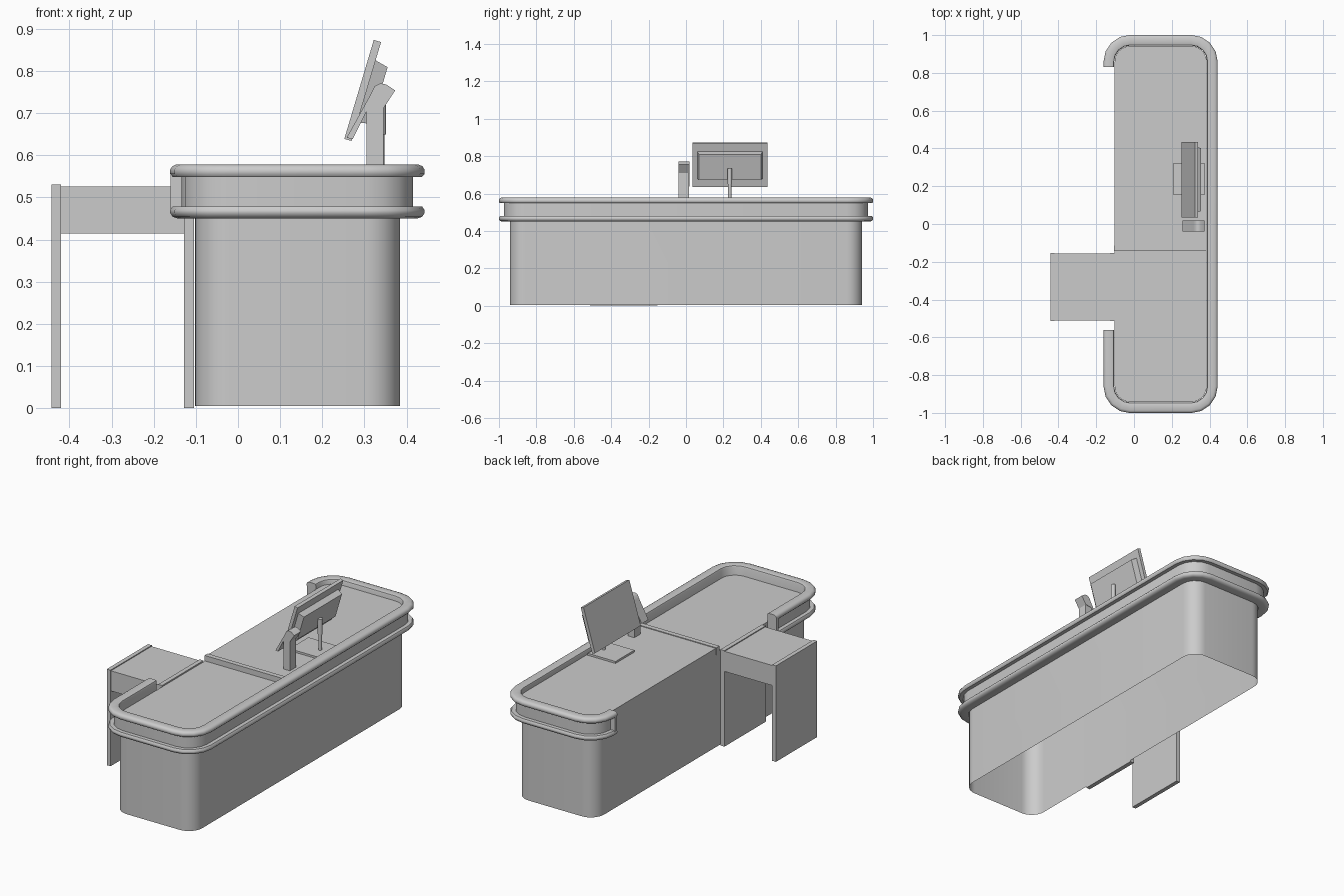
import bpy, bmesh, math
from mathutils import Matrix, Vector

if "Cube" in bpy.data.objects:
    bpy.data.objects.remove(bpy.data.objects["Cube"])

X0, X1, Y1, R = -0.105, 0.387, 0.945, 0.085   # inner outline of the counter
DECK, HIGH = 0.525, 0.551                     # front deck and raised back deck


def finish(name, bm, smooth=None):
    bmesh.ops.recalc_face_normals(bm, faces=bm.faces)
    me = bpy.data.meshes.new(name)
    bm.to_mesh(me)
    bm.free()
    ob = bpy.data.objects.new(name, me)
    bpy.context.collection.objects.link(ob)
    if smooth:
        bpy.ops.object.select_all(action='DESELECT')
        ob.select_set(True)
        bpy.context.view_layer.objects.active = ob
        bpy.ops.object.shade_smooth_by_angle(angle=math.radians(smooth))
    return ob


def box(name, x, y, z):
    bm = bmesh.new()
    size = Vector((x[1] - x[0], y[1] - y[0], z[1] - z[0]))
    mid = Vector((sum(x), sum(y), sum(z))) / 2
    bmesh.ops.create_cube(bm, size=1, matrix=Matrix.Translation(mid) @ Matrix.Diagonal((*size, 1)))
    return finish(name, bm)


def outline(d, segs):
    """Rounded rectangle grown by d, clockwise from the back-left corner."""
    pts = []
    corners = [(X0 + R, Y1 - R, 180), (X1 - R, Y1 - R, 90),
               (X1 - R, R - Y1, 0), (X0 + R, R - Y1, -90)]
    for cx, cy, start in corners:
        for i in range(segs + 1):
            a = math.radians(start - 90 * i / segs)
            pts.append((cx + (R + d) * math.cos(a), cy + (R + d) * math.sin(a)))
    return pts


def prism(name, pts_xz, y0, y1):
    bm = bmesh.new()
    f = bm.faces.new([bm.verts.new((x, y0, z)) for x, z in pts_xz])
    ext = bmesh.ops.extrude_face_region(bm, geom=[f])['geom']
    bmesh.ops.translate(bm, vec=(0, y1 - y0, 0), verts=[v for v in ext if isinstance(v, bmesh.types.BMVert)])
    return finish(name, bm, 40)


def cylinder(name, x, y, z0, z1, r):
    bm = bmesh.new()
    bmesh.ops.create_cone(bm, cap_ends=True, segments=16, radius1=r, radius2=r, depth=z1 - z0,
                          matrix=Matrix.Translation((x, y, (z0 + z1) / 2)))
    return finish(name, bm, 40)


# Hollow counter body with the front deck on top and an open underside
bm = bmesh.new()
low, top = [[bm.verts.new((x, y, z)) for x, y in outline(-0.003, 8)] for z in (0.005, DECK)]
for i in range(len(low)):
    j = (i + 1) % len(low)
    bm.faces.new((low[i], low[j], top[j], top[i]))
# Keep only the front part of the lid; the raised deck covers the rest
bm.faces.new(top)
lid = [f for f in bm.faces if len(f.verts) > 4]
bmesh.ops.bisect_plane(bm, geom=lid + [e for f in lid for e in f.edges] + top,
                       plane_co=(0, -0.13, 0), plane_no=(0, 1, 0))
bmesh.ops.delete(bm, geom=[f for f in bm.faces if abs(f.normal.z) > 0.9 and f.calc_center_median().y > 0],
                 context='FACES_ONLY')
finish("counter_body", bm, 40)

# Raised back deck with its step and side skirt
bm = bmesh.new()
path = [(X0 - 0.0 + 0.003, -0.118)] + outline(-0.003, 8)[:18] + [(X1 - 0.003, -0.118)]
upper, lower = [[bm.verts.new((x, y, z)) for x, y in path] for z in (HIGH, DECK)]
bm.faces.new(upper)
for i in range(len(path)):
    j = (i + 1) % len(path)
    bm.faces.new((lower[i], lower[j], upper[j], upper[i]))
finish("raised_deck", bm, 40)

# Bumper rim swept round three sides, open where the cashier stands
profile = [(0, .45), (.038, .45), (.050, .454), (.056, .463), (.056, .47), (.050, .479),
           (.029, .479), (.029, .549), (.050, .549), (.056, .556),
           (.056, .566), (.051, .574), (.042, .578), (.012, .578), (.003, .575), (0, .568)]
bm = bmesh.new()
loops = []
for d, z in profile:
    path = [(X0 - d, 0.83)] + outline(d, 4) + [(X0 - d, -0.56)]
    loops.append([bm.verts.new((x, y, z)) for x, y in path])
n = len(profile)
for k in range(n):
    a, b = loops[k], loops[(k + 1) % n]
    for i in range(len(a) - 1):
        bm.faces.new((a[i], a[i + 1], b[i + 1], b[i]))
for end in (0, -1):
    bm.faces.new([l[end] for l in loops])
finish("bumper_rim", bm, 45)

# Blocks closing the rim ends
for name, y in (("rim_end_back", (0.83, 0.85)), ("rim_end_front", (-0.58, -0.56))):
    box(name, (X0 - 0.055, X0), y, (0.465, 0.563))

# Strip dividing the decks, and flat weighing plate
box("deck_divider", (X0, X1 - 0.003), (-0.142, -0.115), (DECK - 0.01, HIGH + 0.004))
box("scale_plate", (0.207, 0.377), (0.155, 0.32), (HIGH - 0.005, HIGH + 0.011))

# Side table with two panel legs
box("table_top", (-0.425, -0.12), (-0.51, -0.155), (0.415, 0.526))
for name, x in (("table_outer_leg", (-0.443, -0.42)), ("table_inner_leg", (-0.128, -0.104))):
    box(name, x, (-0.514, -0.153), (0, 0.531))

# Monitor pole in two diameters
cylinder("monitor_pole", 0.339, 0.234, HIGH, 0.66, 0.009)
cylinder("pole_sleeve", 0.339, 0.234, 0.65, 0.735, 0.0125)

# Tilted screen with a tapered rear housing
tilt = Matrix.Translation((0.296, 0.235, 0.754)) @ Matrix.Rotation(math.atan2(0.07, 0.235), 4, 'Y')
bm = bmesh.new()
bmesh.ops.create_cube(bm, size=1, matrix=tilt @ Matrix.Diagonal((0.018, 0.40, 0.245, 1)))
finish("monitor_screen", bm)
bm = bmesh.new()
bmesh.ops.create_cube(bm, size=1, matrix=Matrix.Translation((0.0245, 0, 0)) @ Matrix.Diagonal((0.033, 0.35, 0.155, 1)))
for v in bm.verts:
    if v.co.x > 0.03:
        v.co.y *= 0.95
        v.co.z *= 0.9
bm.transform(tilt)
finish("monitor_housing", bm)

# Card reader on its post
box("reader_post", (0.305, 0.345), (-0.040, 0.016), (HIGH - 0.005, 0.712))
prism("reader_head", [(.258, .642), (.315, .745), (.324, .764), (.338, .771), (.352, .768), (.373, .754),
                      (.345, .711), (.306, .706), (.272, .638)], -0.040, 0.018)
